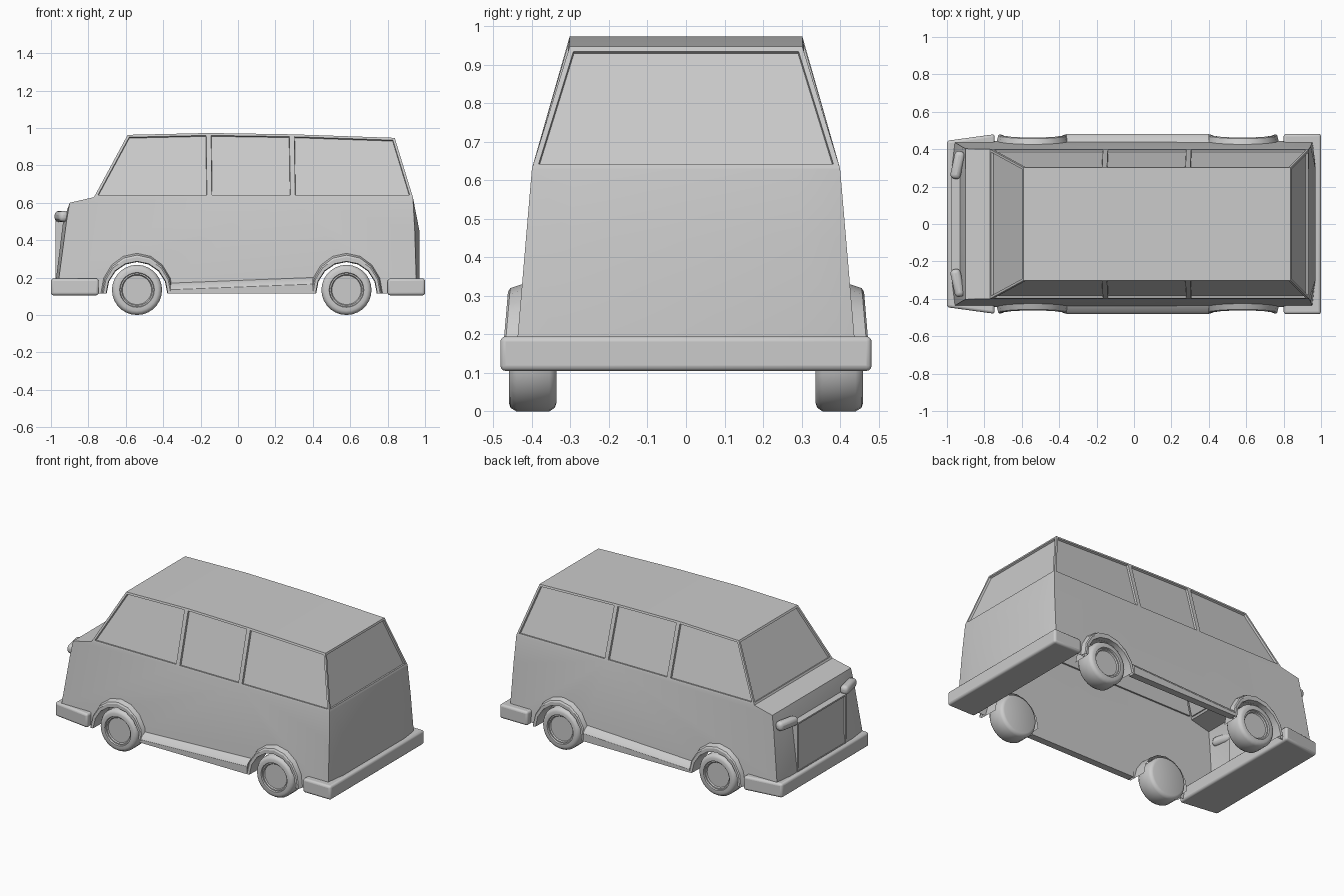
import bpy, bmesh, math
from mathutils import Matrix

if "Cube" in bpy.data.objects:
    bpy.data.objects.remove(bpy.data.objects["Cube"])

ARCH_X = (-0.54, 0.58)      # wheel centres
BASE = 0.115                # lower edge of the bodywork


def width(z):
    """Half width of the lower body at height z."""
    return 0.40 + (0.63 - z) * 0.085


def finish(name, bm, mirror=False, bevel=0, angle=30):
    bmesh.ops.remove_doubles(bm, verts=bm.verts, dist=1e-4)
    bmesh.ops.recalc_face_normals(bm, faces=bm.faces)
    mesh = bpy.data.meshes.new(name)
    bm.to_mesh(mesh)
    bm.free()
    ob = bpy.data.objects.new(name, mesh)
    bpy.context.collection.objects.link(ob)
    bpy.ops.object.select_all(action='DESELECT')
    ob.select_set(True)
    bpy.context.view_layer.objects.active = ob
    bpy.ops.object.shade_smooth_by_angle(angle=math.radians(angle))
    if bevel:
        m = ob.modifiers.new("bevel", 'BEVEL')
        m.width, m.segments = bevel, 3
    if mirror:
        m = ob.modifiers.new("mirror", 'MIRROR')
        m.use_axis = (False, True, False)
    return ob


def face(bm, pts):
    return bm.faces.new([bm.verts.new(p) for p in pts])


def loft(bm, rows, close=False):
    """Quads between successive rows of points."""
    for a, b in zip(rows, rows[1:]):
        n = len(a)
        for i in range(n if close else n - 1):
            j = (i + 1) % n
            face(bm, (a[i], a[j], b[j], b[i]))


def arch(xc, a, b, n=8):
    """Half ellipse from rear end to front end, as x, z pairs."""
    return [(xc + a * math.cos(math.pi * i / n), BASE + b * math.sin(math.pi * i / n))
            for i in range(n + 1)]


# Body shell, open underneath
bm = bmesh.new()
belt = [(-0.77, 0.63), (-0.153, 0.63), (0.293, 0.63), (0.935, 0.63)]
top = [(-0.59, 0.963), (-0.157, 0.973), (0.288, 0.966), (0.838, 0.947)]
nose = [(0.60, -0.90, -0.90), (0.50, -0.917, -0.935), (0.20, -0.957, -0.972), (BASE, -0.96, -0.972)]
tail = [(0.63, 0.935, 0.935), (0.45, 0.945, 0.97), (BASE, 0.955, 0.97)]
TOP_Y = 0.302
windows = []
for s in (1, -1):
    lower = belt + [(x, z) for z, x, _ in tail[1:]]
    lower += arch(ARCH_X[1], 0.165, 0.17) + arch(ARCH_X[0], 0.165, 0.17)
    lower += [(x, z) for z, x, _ in reversed(nose)]
    face(bm, [(x, s * width(z), z) for x, z in lower])
    for i in range(3):
        windows.append(face(bm, [(x, s * 0.40, z) for x, z in belt[i:i + 2]]
                            + [(x, s * TOP_Y, z) for x, z in reversed(top[i:i + 2])]))
for i in (0, 3):
    (xb, zb), (xt, zt) = belt[i], top[i]
    windows.append(face(bm, [(xb, -0.40, zb), (xb, 0.40, zb), (xt, TOP_Y, zt), (xt, -TOP_Y, zt)]))
loft(bm, [[(x, -TOP_Y, z), (x, TOP_Y, z)] for x, z in top])
w = width(0.60)
face(bm, [(-0.90, -w, 0.60), (-0.90, w, 0.60), (-0.77, 0.40, 0.63), (-0.77, -0.40, 0.63)])
for end in (nose, tail):
    loft(bm, [[(edge, -width(z), z), (mid, -0.72 * width(z), z),
               (mid, 0.72 * width(z), z), (edge, width(z), z)] for z, edge, mid in end])
# Recessed window panes
bmesh.ops.remove_doubles(bm, verts=bm.verts, dist=1e-4)
bmesh.ops.recalc_face_normals(bm, faces=bm.faces)
bmesh.ops.inset_individual(bm, faces=windows, thickness=0.013, use_even_offset=True)
rim = bmesh.ops.inset_individual(bm, faces=windows, thickness=0.002, depth=-0.012,
                                 use_even_offset=True)
finish("body", bm, angle=25)

# Wheel arch flares
for label, xc in zip(("front", "rear"), ARCH_X):
    bm = bmesh.new()
    rings = [(0.193, 0.215, 0), (0.186, 0.205, 0.030), (0.180, 0.195, 0.035), (0.165, 0.172, 0.033)]
    rows = [[(x, width(z) + dy, z) for x, z in arch(xc, a, b)] for a, b, dy in rings]
    rows.append([(x, 0.36, z) for x, z in arch(xc, 0.162, 0.168)])
    loft(bm, rows)
    finish(label + "_wheel_arches", bm, mirror=True)

# Sills between the arches, rising slightly to the rear
bm = bmesh.new()
rows = []
for x, h in ((-0.36, 0.165), (0.40, 0.195)):
    rows.append([(x, width(h) - 0.005, h + 0.008), (x, width(h) + 0.028, h - 0.01),
                 (x, 0.480, h - 0.03), (x, 0.480, BASE), (x, 0.435, BASE)])
loft(bm, rows, close=True)
for r in rows:
    face(bm, r)
finish("sills", bm, mirror=True)

# Wheels, turned from one profile
lathe = [(0.336, 0.0), (0.336, 0.112), (0.341, 0.125), (0.355, 0.134), (0.440, 0.134),
         (0.455, 0.125), (0.460, 0.112), (0.460, 0.093), (0.450, 0.090), (0.450, 0.083),
         (0.443, 0.078), (0.443, 0.0)]
for label, xc in zip(("front", "rear"), ARCH_X):
    bm = bmesh.new()
    n = 28
    rows = [[(xc + r * math.cos(2 * math.pi * i / n), y, 0.134 + r * math.sin(2 * math.pi * i / n))
             for i in range(n)] for y, r in lathe[1:-1]]
    loft(bm, rows, close=True)
    face(bm, rows[0])
    face(bm, rows[-1])
    finish(label + "_wheels", bm, mirror=True, angle=40)

# Bumpers wrapping the ends
for name, plan in (("front_bumper", [(-1.0, 0.445), (-0.745, 0.48)]),
                   ("rear_bumper", [(1.0, 0.482), (0.80, 0.482)])):
    bm = bmesh.new()
    outline = plan + [(x, -y) for x, y in reversed(plan)]
    rows = [[(x, y, z) for x, y in outline] for z in (0.105, 0.195)]
    loft(bm, rows, close=True)
    face(bm, rows[0])
    face(bm, rows[1])
    finish(name, bm, bevel=0.014)

# Grille, a shallow frame with a sunken panel
bm = bmesh.new()
bmesh.ops.create_cube(bm, size=1, matrix=Matrix.Translation((-0.95, 0, 0.35))
                      @ Matrix.Diagonal((0.05, 0.50, 0.32, 1)))
front = [f for f in bm.faces if f.normal.x < -0.9]
bmesh.ops.inset_individual(bm, faces=front, thickness=0.014)
bmesh.ops.inset_individual(bm, faces=front, thickness=0.001, depth=-0.012)
finish("grille", bm)

# Headlights
bm = bmesh.new()
bmesh.ops.create_cube(bm, size=1, matrix=Matrix.Translation((-0.943, 0.315, 0.527))
                      @ Matrix.Rotation(math.radians(-12), 4, 'Z')
                      @ Matrix.Diagonal((0.055, 0.15, 0.058, 1)))
finish("headlights", bm, mirror=True, bevel=0.022)
